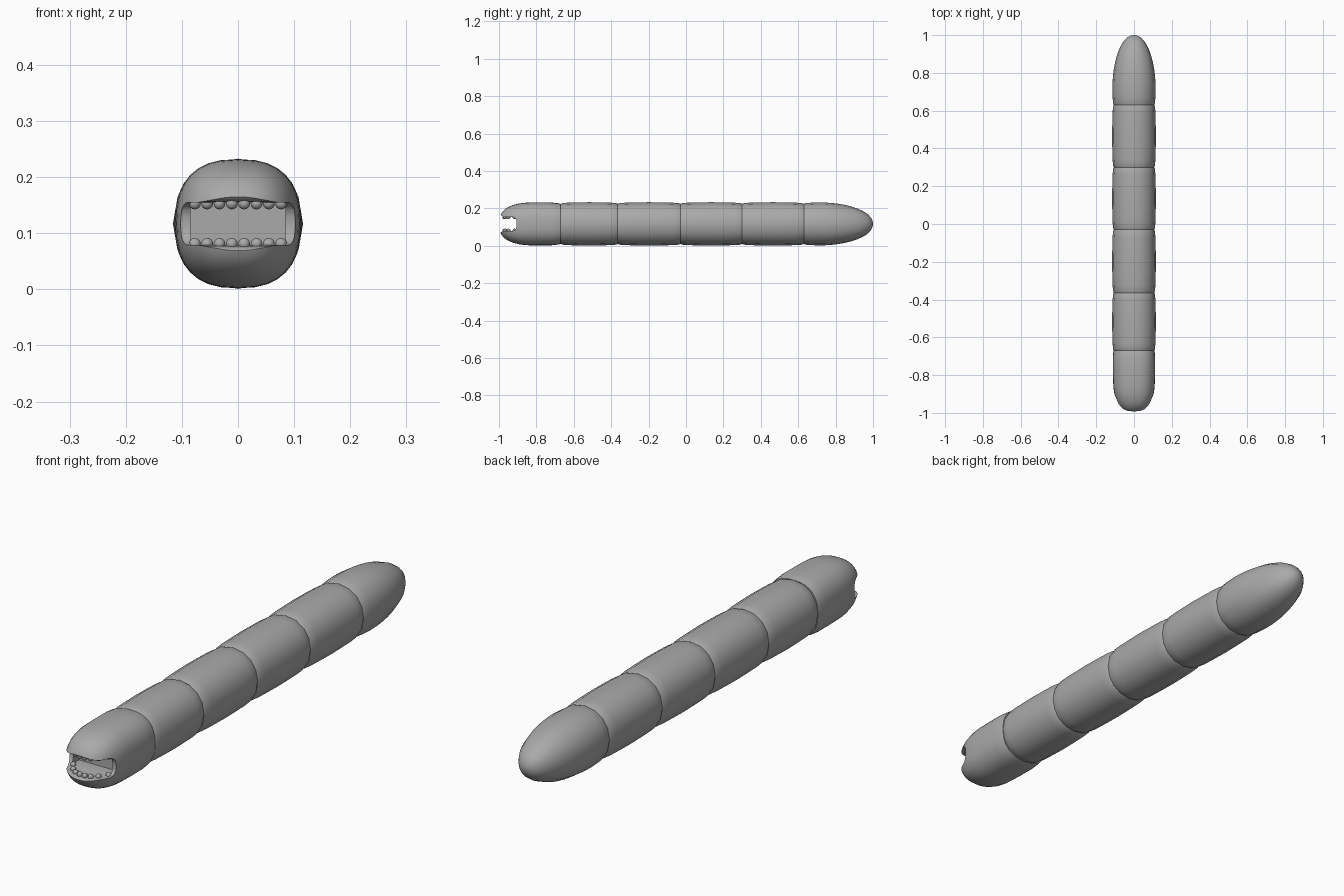
import bpy, bmesh, math

if "Cube" in bpy.data.objects:
    bpy.data.objects.remove(bpy.data.objects["Cube"])

CZ, R = 0.117, 0.115
skin = bpy.data.materials.new("grey skin")
skin.diffuse_color = (0.4, 0.4, 0.4, 1)
skin.use_nodes = True
skin.node_tree.nodes["Principled BSDF"].inputs["Base Color"].default_value = skin.diffuse_color


def finish(name, bm, smooth=True):
    bmesh.ops.recalc_face_normals(bm, faces=bm.faces)
    me = bpy.data.meshes.new(name)
    bm.to_mesh(me)
    bm.free()
    me.materials.append(skin)
    ob = bpy.data.objects.new(name, me)
    bpy.context.collection.objects.link(ob)
    if smooth:
        smooth_shade(ob)
    return ob


def smooth_shade(ob):
    bpy.ops.object.select_all(action='DESELECT')
    ob.select_set(True)
    bpy.context.view_layer.objects.active = ob
    bpy.ops.object.shade_smooth_by_angle(angle=math.radians(42))


def sq(v, p):
    return math.copysign(abs(v) ** (2 / p), v)


def tube(name, stations, sides=16, p=2.15, smooth=True):
    """Closed tube along y through (y, x radius, z radius) stations."""
    bm = bmesh.new()
    rings = []
    for y, rx, rz in stations:
        rings.append([bm.verts.new((rx * sq(math.cos(a), p), y, CZ + rz * sq(math.sin(a), p)))
                      for a in (2 * math.pi * i / sides for i in range(sides))])
    for a, b in zip(rings, rings[1:]):
        for i in range(sides):
            j = (i + 1) % sides
            bm.faces.new((a[i], a[j], b[j], b[i]))
    bm.faces.new(rings[0])
    bm.faces.new(rings[-1])
    return finish(name, bm, smooth)


def prism(name, pts, half):
    """Profile in (y, z) extruded across x."""
    bm = bmesh.new()
    f = bm.faces.new([bm.verts.new((-half, y, z)) for y, z in pts])
    out = bmesh.ops.extrude_face_region(bm, geom=[f])
    for v in out["geom"]:
        if isinstance(v, bmesh.types.BMVert):
            v.co.x = half
    ob = finish(name, bm, False)
    ob.hide_render = True
    return ob


# Bulging body segments
seams = [-0.67, -0.365, -0.03, 0.30, 0.63]
bulge = [(0, .107), (.03, .111), (.12, .1135), (.3, R), (.5, .116), (.7, R), (.88, .1135), (.97, .111), (1, .107)]
for n, (a, b) in enumerate(zip(seams, seams[1:])):
    tube(f"body_segment_{n + 1}", [(a + (b - a) * t, r, r) for t, r in bulge])

# Rounded tail
tail = [(0.63, .107, .107), (0.64, .111, .111), (0.67, .1135, .1135), (0.71, R, R)]
for i in range(1, 13):
    a = math.pi / 2 * i / 12
    r = max(R * math.cos(a) ** 0.95, 0.002)
    tail.append((0.71 + 0.29 * math.sin(a), r, r))
tube("tail", tail)

# Blunt head
head_st = [(-0.67, .107, .107), (-0.68, .110, .110), (-0.72, .1125, .1145), (-0.78, .112, R)]
for i in range(1, 17):
    a = math.pi / 2 * i / 16
    c, s = max(math.cos(a), 0.0005) ** (2 / 2.6), math.sin(a) ** (2 / 2.6)
    head_st.append((-0.80 - 0.20 * s, .111 * c, R * c))
head = tube("head", head_st, 32, 2.5, False)

# Mouth: flared notch through both cheeks, then a deeper cavity
upper = [(-0.905, .012), (-0.909, .025), (-0.918, .034), (-0.93, .038), (-0.965, .038),
         (-0.978, .040), (-0.988, .044), (-0.995, .051), (-1.0, .060), (-1.03, .068)]
notch = prism("mouth_notch", [(y, CZ + z) for y, z in upper] + [(y, CZ - z) for y, z in reversed(upper)], 0.2)
cavity = prism("mouth_cavity", [(-0.95, CZ - .0375), (-0.87, CZ - .0375), (-0.87, CZ + .0375), (-0.95, CZ + .0375)], 0.085)
for cutter in (notch, cavity):
    m = head.modifiers.new("cut", 'BOOLEAN')
    m.operation, m.solver, m.object = 'DIFFERENCE', 'EXACT', cutter
    bpy.ops.object.select_all(action='DESELECT')
    head.select_set(True)
    bpy.context.view_layer.objects.active = head
    bpy.ops.object.modifier_apply(modifier=m.name)
for cutter in (notch, cavity):
    bpy.data.objects.remove(cutter)
smooth_shade(head)

# Round teeth set in an arch along each jaw
for name, z in (("upper_teeth", CZ + .036), ("lower_teeth", CZ - .036)):
    bm = bmesh.new()
    for i in range(8):
        x = -0.077 + 0.022 * i
        y = -0.972 + 0.055 * abs(x / 0.077) ** 2.5
        ball = bmesh.ops.create_uvsphere(bm, u_segments=12, v_segments=8, radius=0.0105)
        for v in ball["verts"]:
            v.co.x += x
            v.co.y += y
            v.co.z += z
    finish(name, bm)
